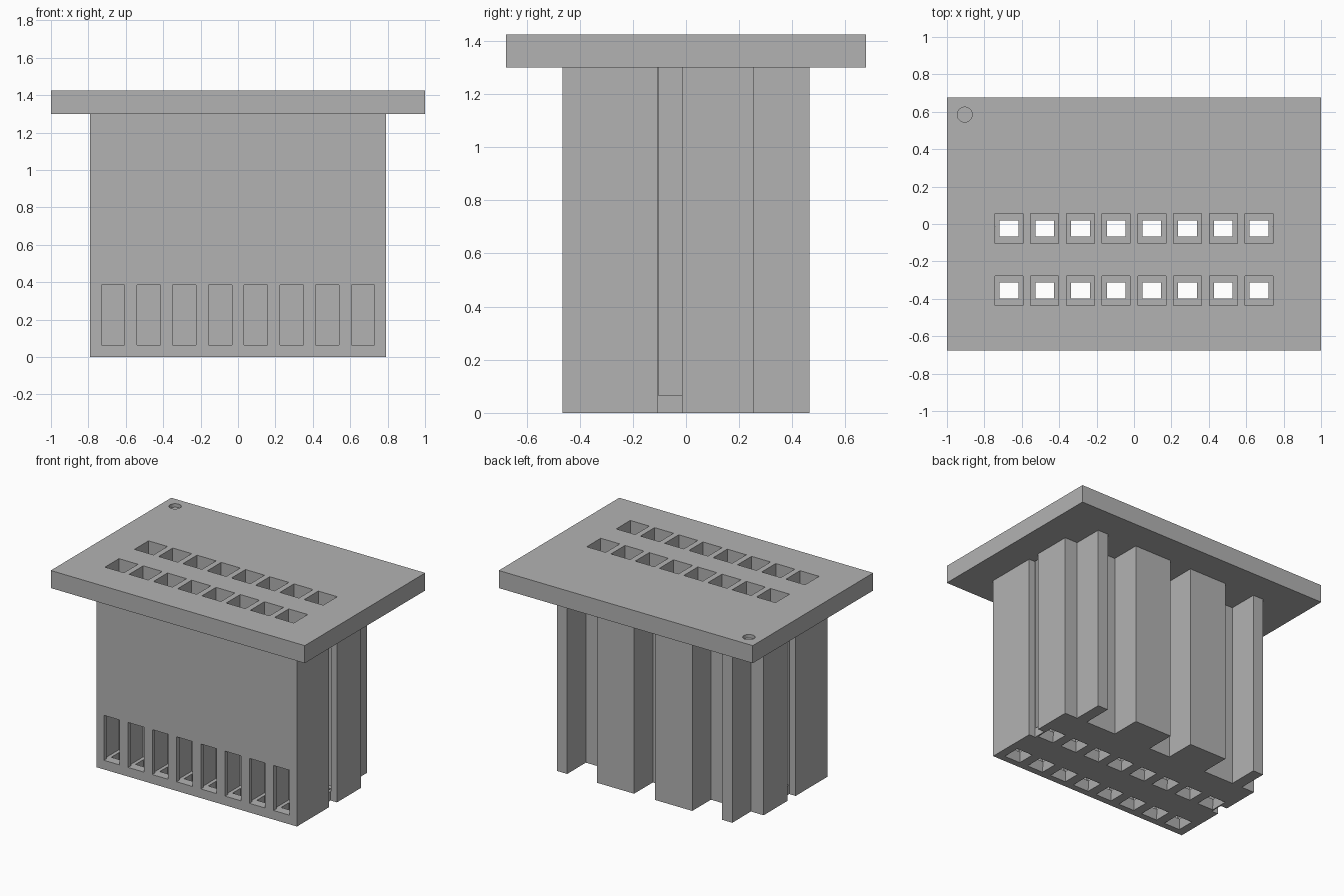
import bpy, bmesh, math

cube = bpy.data.objects.get("Cube")
if cube:
    bpy.data.objects.remove(cube, do_unlink=True)

grey = bpy.data.materials.new("plain grey")
grey.use_nodes = True
colour = (0.45, 0.45, 0.45, 1)
grey.diffuse_color = colour
grey.node_tree.nodes["Principled BSDF"].inputs["Base Color"].default_value = colour

FLANGE_Z, TOP_Z, FLOOR_Z = 1.30, 1.425, 0.065
COLUMNS = [0.191 * (i - 3.5) for i in range(8)]
ROWS = [-0.356, -0.024]


def make_object(name, bm):
    bmesh.ops.recalc_face_normals(bm, faces=bm.faces)
    mesh = bpy.data.meshes.new(name)
    bm.to_mesh(mesh)
    bm.free()
    mesh.materials.append(grey)
    ob = bpy.data.objects.new(name, mesh)
    bpy.context.collection.objects.link(ob)
    return ob


def loft(bm, rings):
    """Closed solid through rings of equal point count."""
    loops = [[bm.verts.new(p) for p in ring] for ring in rings]
    n = len(loops[0])
    for a, b in zip(loops, loops[1:]):
        for i in range(n):
            j = (i + 1) % n
            bm.faces.new((a[i], a[j], b[j], b[i]))
    bm.faces.new(loops[0][::-1])
    bm.faces.new(loops[-1])


def rect(x, y, w, d, z):
    return [(x + sx * w / 2, y + sy * d / 2, z)
            for sx, sy in ((-1, -1), (1, -1), (1, 1), (-1, 1))]


def cut(ob, cutter):
    mod = ob.modifiers.new("cut", 'BOOLEAN')
    mod.operation = 'DIFFERENCE'
    mod.solver = 'EXACT'
    mod.object = cutter


# Housing: half outline with side groove and rear ribs, mirrored
half = [(0.79, -0.465), (0.79, -0.105), (0.74, -0.105), (0.74, -0.015),
        (0.79, -0.015), (0.79, 0.255), (0.69, 0.255), (0.69, 0.465),
        (0.61, 0.465), (0.61, 0.255), (0.375, 0.255), (0.375, 0.465),
        (0.083, 0.465), (0.083, 0.255)]
outline = half + [(-x, y) for x, y in reversed(half)]
bm = bmesh.new()
loft(bm, [[(x, y, z) for x, y in outline] for z in (0, FLANGE_Z)])
housing = make_object("housing", bm)

# Flange plate
bm = bmesh.new()
loft(bm, [rect(0, 0, 2, 1.355, z) for z in (FLANGE_Z, TOP_Z)])
flange = make_object("flange", bm)

# Terminal cavities with a tapered throat at the bottom
bm = bmesh.new()
for y in ROWS:
    for x in COLUMNS:
        loft(bm, [rect(x, y, 0.129, 0.131, -0.01),
                  rect(x, y, 0.10, 0.087, FLOOR_Z),
                  rect(x, y, 0.15, 0.158, FLOOR_Z),
                  rect(x, y, 0.15, 0.158, TOP_Z + 0.1)])
cavities = make_object("cavity_cutter", bm)

# Front windows opening into the first row
bm = bmesh.new()
for x in COLUMNS:
    loft(bm, [rect(x, -0.45, 0.125, 0.1, z) for z in (FLOOR_Z, 0.385)])
windows = make_object("window_cutter", bm)

# Round marker dimple in the flange corner
bm = bmesh.new()
loft(bm, [[(-0.905 + 0.04 * math.cos(a), 0.585 + 0.04 * math.sin(a), z)
           for a in (math.tau * i / 32 for i in range(32))]
          for z in (TOP_Z - 0.025, TOP_Z + 0.1)])
dimple = make_object("dimple_cutter", bm)

cut(housing, cavities)
cut(housing, windows)
cut(flange, cavities)
cut(flange, dimple)

# Apply the cuts and remove the cutters
deps = bpy.context.evaluated_depsgraph_get()
for ob in (housing, flange):
    mesh = bpy.data.meshes.new_from_object(ob.evaluated_get(deps))
    ob.modifiers.clear()
    ob.data = mesh
for ob in (cavities, windows, dimple):
    bpy.data.objects.remove(ob, do_unlink=True)
